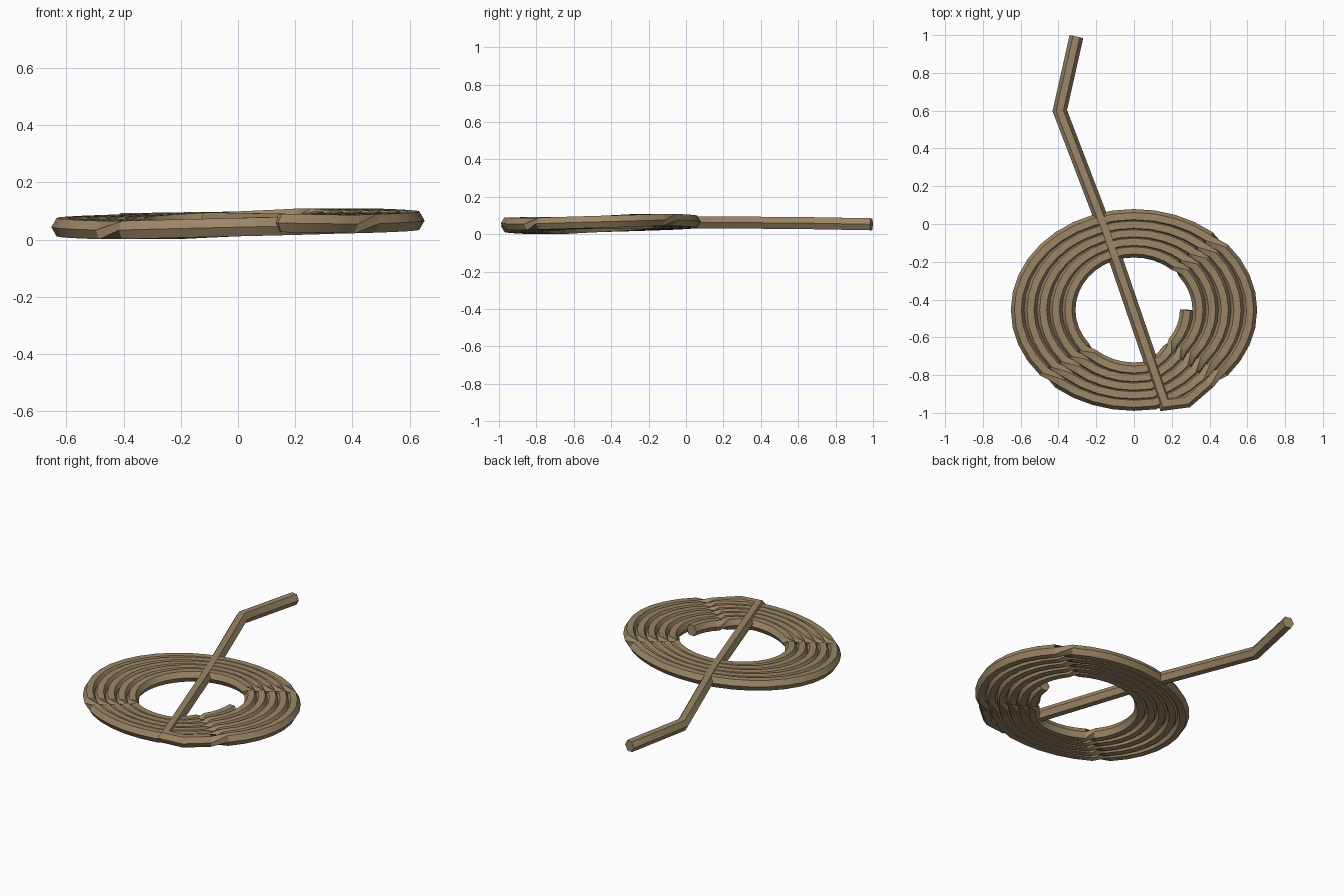
import bpy, bmesh, math
from mathutils import Vector

cube = bpy.data.objects.get("Cube")
if cube:
    bpy.data.objects.remove(cube, do_unlink=True)

SIDES = 6
ROPE_RADIUS = 0.037
TURNS = 5
STEP = 10
CENTER_Y = -0.455

mat = bpy.data.materials.new("rope tan")
mat.use_nodes = True
tan = (0.33, 0.24, 0.135, 1.0)
mat.diffuse_color = tan
bsdf = mat.node_tree.nodes["Principled BSDF"]
bsdf.inputs["Base Color"].default_value = tan
bsdf.inputs["Roughness"].default_value = 0.9


def coil_point(angle):
    """Point on the flat oval coil, stepping inward once per turn at the front."""
    turn = math.floor((angle + 80) / 360)
    jog = min(max((angle + 80 - 360 * turn) / 35, 0), 1)
    ring = max(turn - 1 + jog, 0)
    a = math.radians(angle)
    # each turn climbs to the back left and falls to the front right
    lift = abs((angle - 45) % 360 - 180) / 180
    return Vector(((0.615 - 0.067 * ring) * math.cos(a),
                   CENTER_Y + (0.497 - 0.0455 * ring) * math.sin(a),
                   0.032 + 0.046 * lift))


# loose end, straight strand and the sharp bend into the coil
path = [Vector(p) for p in ((-0.305, 0.992, 0.053), (-0.393, 0.6, 0.06),
                            (-0.14, -0.06, 0.064), (0.165, -0.95, 0.058),
                            (0.28, -0.935, 0.056))]
twists = [0.0] * len(path)
kinks = (-130, 50, -40)

# coil, with a sixth of a twist at every kink
twist = 0.0
for angle in range(-50, 360 * TURNS + 1, STEP):
    if any((angle - k) % 360 == 0 for k in kinks):
        twist += math.tau / SIDES
    path.append(coil_point(angle))
    twists.append(twist)


def sweep(name, points, spins):
    """Sweep a mitred polygon section along the points."""
    bm = bmesh.new()
    rings = []
    last = len(points) - 1
    for i, p in enumerate(points):
        before = (p - points[max(i - 1, 0)]).normalized()
        after = (points[min(i + 1, last)] - p).normalized()
        tangent = (before + after).normalized()
        side = Vector((tangent.y, -tangent.x, 0)).normalized()
        up = side.cross(tangent)
        reach = max(tangent.dot(after if i < last else before), 0.7)
        ring = []
        for k in range(SIDES):
            a = math.tau * k / SIDES + spins[i]
            offset = side * (math.cos(a) / reach) + up * math.sin(a)
            ring.append(bm.verts.new(p + offset * ROPE_RADIUS))
        rings.append(ring)
    for r0, r1 in zip(rings, rings[1:]):
        for k in range(SIDES):
            n = (k + 1) % SIDES
            bm.faces.new((r0[k], r0[n], r1[n], r1[k]))
    bm.faces.new(rings[0])
    bm.faces.new(rings[-1])
    bmesh.ops.recalc_face_normals(bm, faces=bm.faces)
    mesh = bpy.data.meshes.new(name)
    bm.to_mesh(mesh)
    bm.free()
    mesh.materials.append(mat)
    obj = bpy.data.objects.new(name, mesh)
    bpy.context.collection.objects.link(obj)
    return obj


rope = sweep("coiled_rope", path, twists)
bpy.ops.object.select_all(action="DESELECT")
rope.select_set(True)
bpy.context.view_layer.objects.active = rope
bpy.ops.object.shade_smooth_by_angle(angle=math.radians(30))
